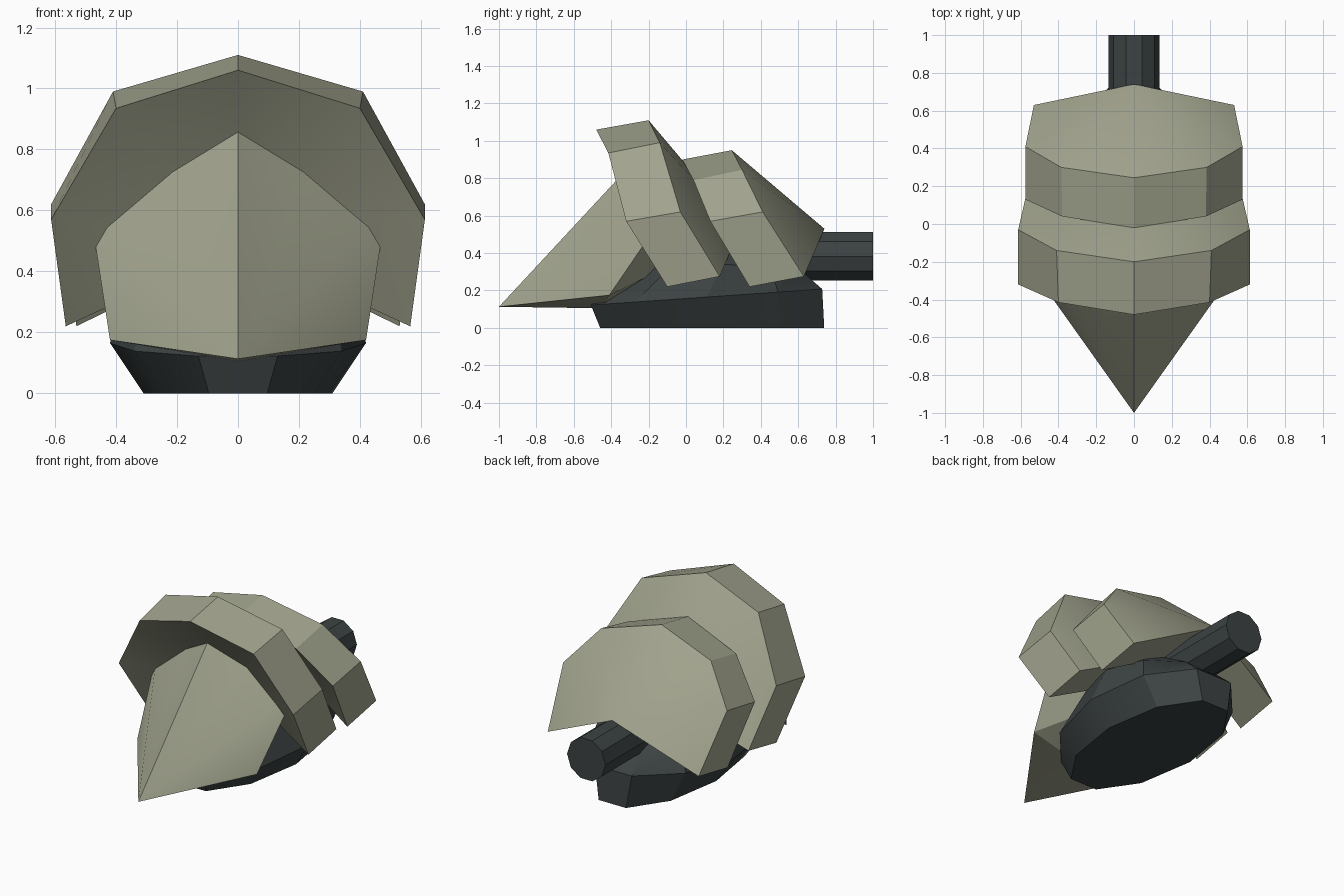
import bpy, bmesh, math
from mathutils import Matrix

if "Cube" in bpy.data.objects:
    bpy.data.objects.remove(bpy.data.objects["Cube"])


def material(name, col):
    m = bpy.data.materials.new(name)
    m.diffuse_color = (*col, 1)
    m.use_nodes = True
    m.node_tree.nodes["Principled BSDF"].inputs["Base Color"].default_value = m.diffuse_color
    return m


OLIVE = material("olive_shell", (0.36, 0.37, 0.27))
DARK = material("dark_metal", (0.045, 0.055, 0.055))


def finish(name, bm, mat):
    bmesh.ops.remove_doubles(bm, verts=bm.verts, dist=1e-5)
    bmesh.ops.recalc_face_normals(bm, faces=bm.faces)
    me = bpy.data.meshes.new(name)
    bm.to_mesh(me)
    bm.free()
    me.materials.append(mat)
    ob = bpy.data.objects.new(name, me)
    bpy.context.collection.objects.link(ob)
    bpy.context.view_layer.objects.active = ob
    ob.select_set(True)
    bpy.ops.object.shade_smooth_by_angle(angle=math.radians(25))
    ob.select_set(False)
    return ob


def arch(bm, half):
    """Full arch of vertices mirrored from its centre-to-right half."""
    pts = [(-x, y, z) for x, y, z in half[:0:-1]] + list(half)
    return [bm.verts.new(p) for p in pts]


def fan(bm, row, apex):
    for a, b in zip(row, row[1:]):
        bm.faces.new((a, b, apex))


def shell_band(name, front, ridge, inner_apex, back_apex):
    bm = bmesh.new()
    f, r = arch(bm, front), arch(bm, ridge)
    i, b = bm.verts.new(inner_apex), bm.verts.new(back_apex)
    for k in range(len(f) - 1):
        bm.faces.new((f[k], f[k + 1], r[k + 1], r[k]))
    fan(bm, f, i)
    fan(bm, r, b)
    for k in (0, -1):
        bm.faces.new((f[k], r[k], b, i))
    finish(name, bm, OLIVE)


# Overlapping armour bands
shell_band("front_band",
           [(0, -.48, 1.06), (.40, -.415, .935), (.613, -.32, .57), (.565, -.10, .22)],
           [(0, -.20, 1.11), (.41, -.14, .99), (.613, -.03, .62), (.565, .18, .275)],
           (0, .01, .48), (0, .29, .53))
shell_band("rear_band",
           [(0, -.02, .90), (.38, .04, .79), (.575, .13, .57), (.53, .34, .22)],
           [(0, .245, .95), (.385, .30, .845), (.575, .41, .62), (.53, .63, .275)],
           (0, .46, .48), (0, .74, .53))

# Pointed nose plate, its rear buried in the front band
bm = bmesh.new()
row = arch(bm, [(0, -.25, .92), (.24, -.14, .785), (.485, -.12, .60), (.42, -.41, .175)])
tip, back, keel = (bm.verts.new(p) for p in ((0, -1, .113), (0, .05, .40), (0, -.45, .105)))
fan(bm, row, tip)
fan(bm, row, back)
for v in (row[0], row[-1]):
    bm.faces.new((tip, v, keel))
    bm.faces.new((keel, v, back))
finish("nose_plate", bm, OLIVE)

# Ten-sided lower body: (centre y, rx, ry, z, z tilt)
bm = bmesh.new()
rings = []
for cy, rx, ry, z, tilt in ((.14, .31, .63, 0, 0), (.11, .42, .65, .165, .045),
                            (.20, .38, .43, .34, -.03), (.20, .2, .22, .46, 0)):
    rings.append([bm.verts.new((rx * math.cos(a), cy + ry * math.sin(a), z + tilt * math.sin(a)))
                  for a in (k * math.tau / 10 for k in range(10))])
for lo, hi in zip(rings, rings[1:]):
    for k in range(10):
        n = (k + 1) % 10
        bm.faces.new((lo[k], lo[n], hi[n], hi[k]))
bm.faces.new(rings[0][::-1])
bm.faces.new(rings[-1])
finish("lower_body", bm, DARK)

# Rear peg
bm = bmesh.new()
bmesh.ops.create_cone(bm, cap_ends=True, segments=10, radius1=.135, radius2=.135, depth=.7)
# Turn so that corners point sideways
ang = max(math.atan2(v.co.y, v.co.x) for v in bm.verts)
bmesh.ops.rotate(bm, verts=bm.verts, matrix=Matrix.Rotation(-ang, 3, 'Z'))
bmesh.ops.rotate(bm, verts=bm.verts, matrix=Matrix.Rotation(math.pi / 2, 3, 'X'))
bmesh.ops.translate(bm, verts=bm.verts, vec=(0, .65, .383))
peg = finish("rear_peg", bm, DARK)
bpy.context.view_layer.objects.active = peg
peg.select_set(True)
bpy.ops.object.shade_smooth_by_angle(angle=math.radians(40))
